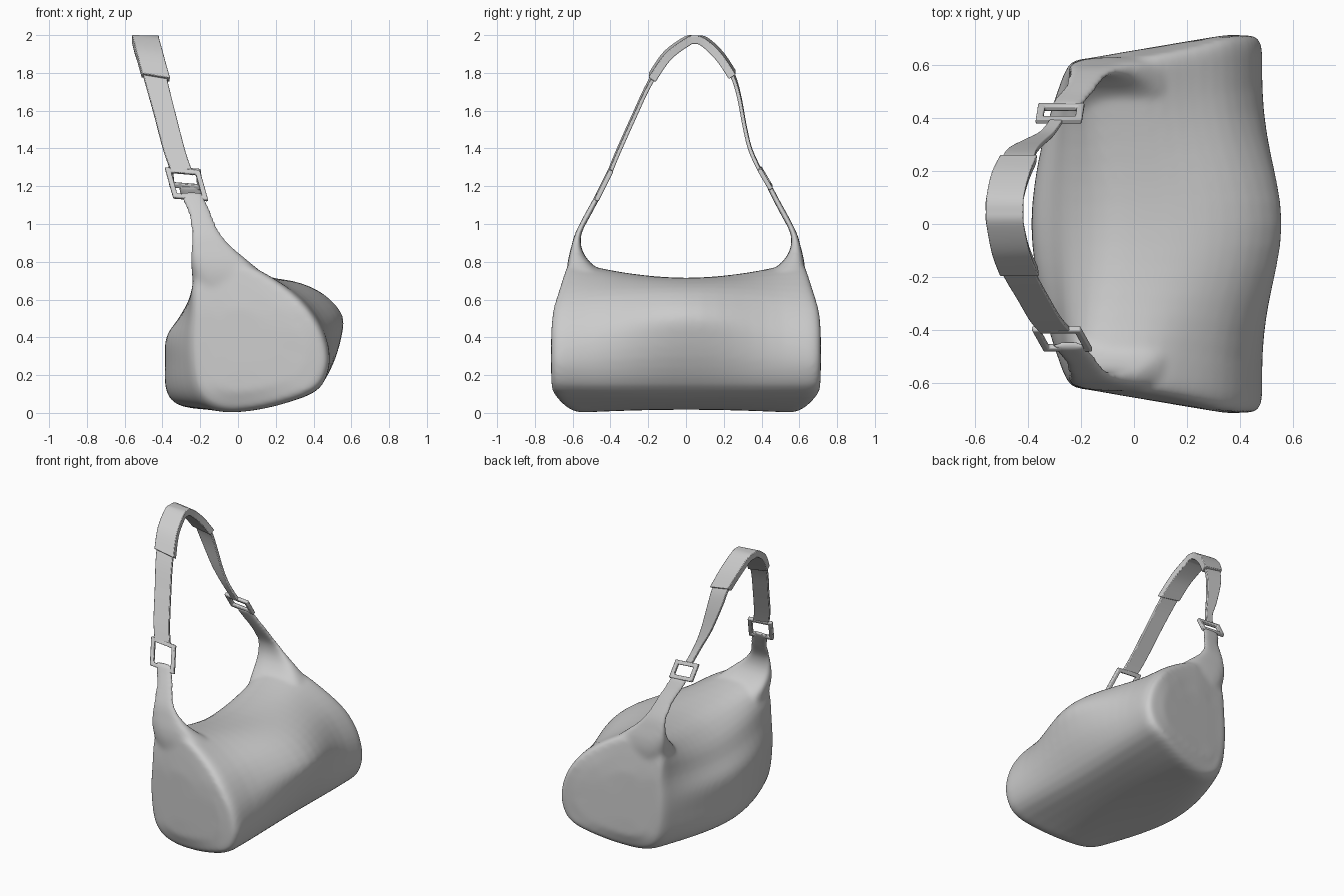
import bpy, bmesh, math
from mathutils import Vector

if "Cube" in bpy.data.objects:
    bpy.data.objects.remove(bpy.data.objects["Cube"])


def make_object(name, bm, angle=35):
    bmesh.ops.recalc_face_normals(bm, faces=bm.faces)
    me = bpy.data.meshes.new(name)
    bm.to_mesh(me)
    bm.free()
    ob = bpy.data.objects.new(name, me)
    bpy.context.collection.objects.link(ob)
    bpy.ops.object.select_all(action='DESELECT')
    bpy.context.view_layer.objects.active = ob
    ob.select_set(True)
    bpy.ops.object.shade_smooth_by_angle(angle=math.radians(angle))
    return ob


def loft(bm, rings):
    """Skin a list of closed rings and cap both ends."""
    vs = [[bm.verts.new(p) for p in r] for r in rings]
    n = len(vs[0])
    for a, b in zip(vs, vs[1:]):
        for i in range(n):
            bm.faces.new((a[i], a[(i + 1) % n], b[(i + 1) % n], b[i]))
    bm.faces.new(vs[0])
    bm.faces.new(vs[-1])


def spline(pts, steps, closed=False):
    """Catmull-Rom through points of any dimension."""
    n, out = len(pts), []
    get = (lambda i: pts[i % n]) if closed else (lambda i: pts[max(0, min(n - 1, i))])
    for i in range(n if closed else n - 1):
        p0, p1, p2, p3 = get(i - 1), get(i), get(i + 1), get(i + 2)
        for k in range(steps):
            t = k / steps
            out.append(tuple(0.5 * (2 * b + (c - a) * t + (2 * a - 5 * b + 4 * c - d) * t * t
                                    + (3 * b - a - 3 * c + d) * t ** 3)
                             for a, b, c, d in zip(p0, p1, p2, p3)))
    if not closed:
        out.append(tuple(pts[-1]))
    return out


def smooth(t):
    t = max(0, min(1, t))
    return t * t * (3 - 2 * t)


# Bag body: cross-sections (x, z) at the middle and at the ends
MID = [(0, .02), (-.2, .02), (-.33, .05), (-.383, .13), (-.387, .27), (-.38, .40), (-.315, .50),
       (-.24, .61), (-.1, .70), (.08, .715), (.28, .70), (.44, .638), (.55, .525), (.55, .41),
       (.495, .24), (.40, .11), (.2, .045)]
END = [(0, .0), (-.11, .012), (-.18, .06), (-.22, .15), (-.24, .27), (-.245, .40), (-.24, .55),
       (-.24, .70), (-.19, .79), (.02, .80), (.2, .705), (.34, .59), (.435, .46), (.48, .33),
       (.478, .22), (.41, .115), (.2, .035)]
mid, end = spline(MID, 3, True), spline(END, 3, True)


def end_y(x, z):
    y = .62 + .093 * max(0, min(1, (x + .2) / .55))
    y -= .1 * max(0, z - .55) + .2 * max(0, x) * max(0, z - .45)
    return y - .05 * max(0, 1 - z / .15) ** 2


def body_ring(t, scale):
    w = min(1, abs(t)) ** 1.8
    bell = smooth(abs(t) / .78)
    ring = []
    for a, b in zip(mid, end):
        k = smooth(a[0] / .35)
        wx = w + (bell - w) * k
        x, z = a[0] + (b[0] - a[0]) * wx, a[1] + (b[1] - a[1]) * w
        x, z = .05 + (x - .05) * scale, .38 + (z - .38) * scale
        ring.append((x, t * end_y(x, z), z))
    return ring


half = [(.12 * i, 1) for i in range(8)] + [(.91, 1), (.955, .99), (.985, .965), (1, .92),
                                          (1.004, .7), (1.005, .4), (1.005, .1)]
bm = bmesh.new()
loft(bm, [body_ring(-t, s) for t, s in reversed(half[1:])] + [body_ring(t, s) for t, s in half])

# Necks that flow from the bag ends up to the buckles: z, x0, x1, y inner, y outer
NECK = [(.60, -.23, .25, .32, .62), (.72, -.243, .15, .42, .632), (.80, -.25, .06, .51, .626),
        (.87, -.25, -.02, .552, .61), (.95, -.25, -.09, .553, .587), (1.05, -.265, -.135, .502, .537),
        (1.12, -.295, -.165, .465, .498), (1.17, -.315, -.185, .44, .472), (1.21, -.325, -.20, .42, .45)]
for side, levels in ((-1, NECK[:-1]), (1, NECK)):
    rings = []
    for z, x0, x1, y0, y1 in spline(levels, 4):
        ring = []
        for k in range(24):
            a = 2 * math.pi * k / 24
            c, s = math.cos(a), math.sin(a)
            px = math.copysign(abs(c) ** .6, c)
            py = math.copysign(abs(s) ** .6, s)
            ring.append(((x0 + x1) / 2 + px * (x1 - x0) / 2,
                         side * ((y0 + y1) / 2 + py * (y1 - y0) / 2), z))
        rings.append(ring)
    loft(bm, rings)

# Fuse body and necks into one soft skin
bag = make_object("bag_body", bm, 180)
rm = bag.modifiers.new("fuse", 'REMESH')
rm.mode = 'VOXEL'
rm.voxel_size = .012
rm.use_smooth_shade = True
sm = bag.modifiers.new("soften", 'SMOOTH')
sm.factor = .5
sm.iterations = 18


def ribbon(name, pts, thick):
    """Flat band along points (x, y, z, width), its width running along x."""
    path = spline(pts, 5)
    bm, rings = bmesh.new(), []
    for i, p in enumerate(path):
        c = Vector(p[:3])
        t = (Vector(path[min(i + 1, len(path) - 1)][:3]) - Vector(path[max(i - 1, 0)][:3])).normalized()
        w = Vector((1, 0, -.2 * abs(t.z)))
        n = t.cross(w).normalized() * thick / 2
        w = w * p[3] / 2
        rings.append([c - w - n, c + w - n, c + w + n, c - w + n])
    loft(bm, rings)
    ob = make_object(name, bm)
    bev = ob.modifiers.new("bevel", 'BEVEL')
    bev.width = .004
    bev.segments = 2


# Shoulder strap, pinched toward the rear buckle
ribbon("shoulder_strap", [
    (-.295, -.405, 1.27, .12), (-.335, -.36, 1.38, .12), (-.385, -.275, 1.57, .12),
    (-.43, -.195, 1.74, .125), (-.467, -.1, 1.89, .13), (-.488, 0, 1.964, .13),
    (-.49, .045, 1.973, .13), (-.488, .1, 1.96, .13), (-.468, .18, 1.885, .125),
    (-.44, .245, 1.79, .12), (-.42, .28, 1.68, .11), (-.375, .312, 1.51, .08),
    (-.33, .342, 1.39, .055), (-.29, .395, 1.275, .05)], .02)

# Shoulder pad around the top of the strap
ribbon("shoulder_pad", [
    (-.435, -.18, 1.775, .148), (-.467, -.1, 1.89, .145), (-.488, 0, 1.965, .142),
    (-.49, .045, 1.976, .142), (-.488, .1, 1.963, .142), (-.468, .18, 1.887, .145),
    (-.438, .245, 1.79, .14)], .044)


# Rectangular buckles
def buckle(name, low, high, width, bar=.027, thick=.024):
    low, high = Vector(low), Vector(high)
    c, u = (low + high) / 2, (high - low) / 2
    a = Vector((1, 0, -.08)) * width / 2
    n = u.cross(a).normalized() * thick / 2
    ki, kj = 1 - 2 * bar / width, 1 - bar / u.length
    corners = ((-1, -1), (1, -1), (1, 1), (-1, 1))
    bm = bmesh.new()
    rings = [[bm.verts.new(c + a * i * f + u * j * g + n * s) for i, j in corners]
             for f, g, s in ((1, 1, -1), (1, 1, 1), (ki, kj, 1), (ki, kj, -1))]
    for r in range(4):
        p, q = rings[r], rings[(r + 1) % 4]
        for k in range(4):
            bm.faces.new((p[k], p[(k + 1) % 4], q[(k + 1) % 4], q[k]))
    ob = make_object(name, bm)
    bev = ob.modifiers.new("bevel", 'BEVEL')
    bev.width = .006
    bev.segments = 2


buckle("front_buckle", (-.25, -.475, 1.13), (-.295, -.395, 1.29), .185)
buckle("rear_buckle", (-.275, .45, 1.19), (-.285, .388, 1.295), .175)
